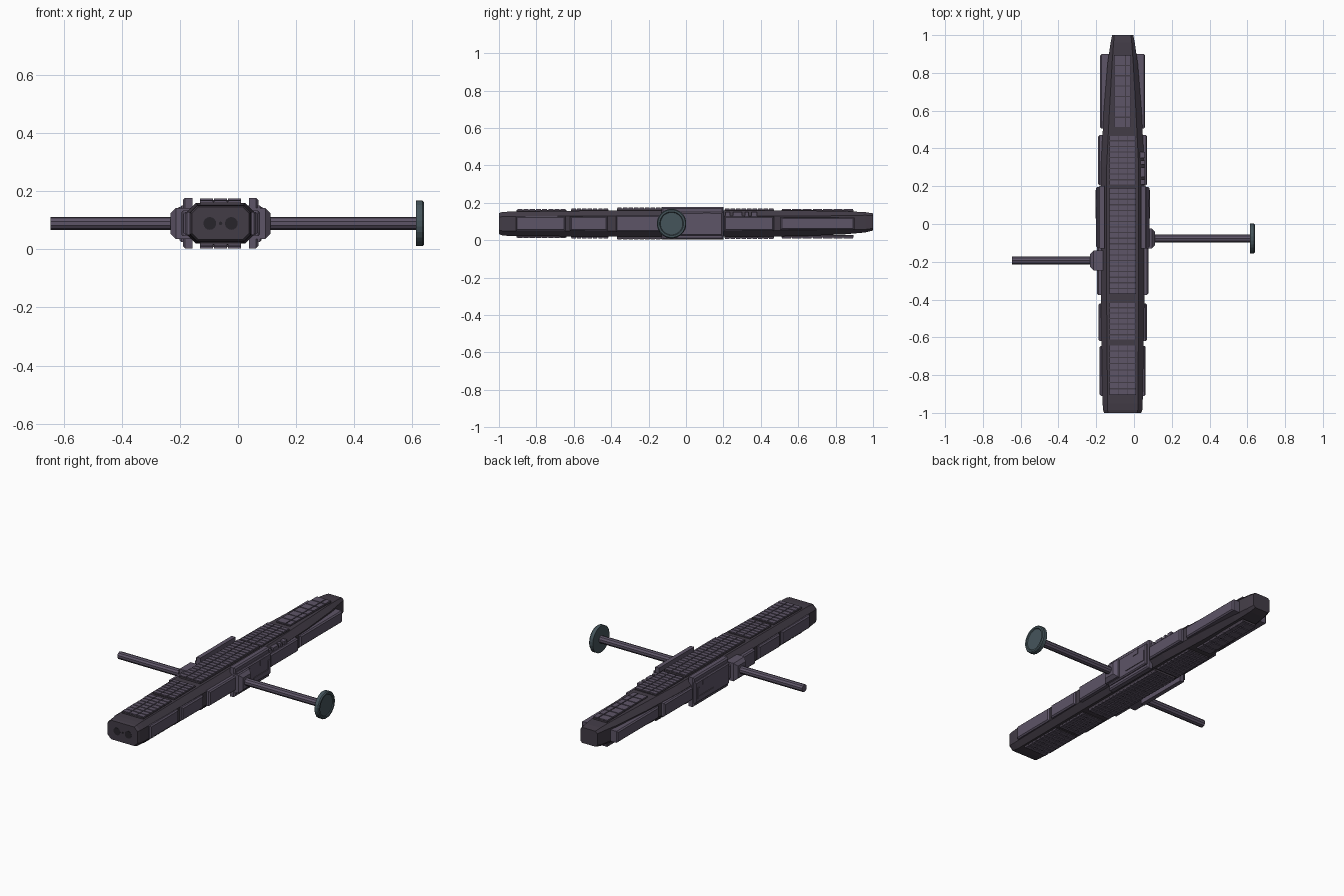
import bpy, bmesh, math

if "Cube" in bpy.data.objects:
    bpy.data.objects.remove(bpy.data.objects["Cube"])

CX, CZ = -0.06, 0.089      # hull axis


def material(name, rgb):
    m = bpy.data.materials.new(name)
    m.diffuse_color = (*rgb, 1)
    m.use_nodes = True
    m.node_tree.nodes["Principled BSDF"].inputs["Base Color"].default_value = m.diffuse_color
    return m


DARK = material("dark_hull", (0.055, 0.045, 0.062))
LIGHT = material("light_plate", (0.11, 0.09, 0.135))
BLACK = material("engine_black", (0.02, 0.018, 0.024))
DISH = material("dish_blue_grey", (0.06, 0.09, 0.105))


def finish(name, bm, mat):
    bmesh.ops.recalc_face_normals(bm, faces=bm.faces)
    me = bpy.data.meshes.new(name)
    bm.to_mesh(me)
    bm.free()
    me.materials.append(mat)
    ob = bpy.data.objects.new(name, me)
    bpy.context.collection.objects.link(ob)
    return ob


def loft(bm, rings):
    """Skin a list of closed rings and cap both ends."""
    vs = [[bm.verts.new(p) for p in r] for r in rings]
    n = len(vs[0])
    for a, b in zip(vs, vs[1:]):
        for i in range(n):
            bm.faces.new((a[i], a[(i + 1) % n], b[(i + 1) % n], b[i]))
    bm.faces.new(vs[0])
    bm.faces.new(vs[-1])


def add_box(bm, x0, x1, y0, y1, z0, z1):
    ring = lambda z: [(x0, y0, z), (x1, y0, z), (x1, y1, z), (x0, y1, z)]
    loft(bm, [ring(z0), ring(z1)])


def side_block(bm, s, d0, d1, y0, y1, z0, z1, inset=0.0):
    """Block on one side; d = distance from hull axis, outer face inset."""
    def ring(d, k):
        x = CX + s * d
        return [(x, y0 + k, z0 + k), (x, y1 - k, z0 + k),
                (x, y1 - k, z1 - k), (x, y0 + k, z1 - k)]
    if inset:
        loft(bm, [ring(d0, 0), ring(d1 - inset, 0), ring(d1, inset)])
    else:
        loft(bm, [ring(d0, 0), ring(d1, 0)])


def lathe_x(name, profile, y, z, sides, mat):
    """Revolve (x, radius) points about a line parallel to x."""
    bm = bmesh.new()
    loft(bm, [[(x, y + r * math.cos(a), z + r * math.sin(a))
               for a in [2 * math.pi * (i + .5) / sides for i in range(sides)]]
              for x, r in profile])
    return finish(name, bm, mat)


# Main hull: chamfered sections (y, half width, bottom, top, chamfer)
stations = [(-1, .098, .033, .146, .022), (-.985, .104, .027, .150, .024),
            (-.95, .106, .023, .153, .026), (-.4, .115, .020, .160, .030),
            (.3, .115, .020, .160, .030), (.6, .100, .022, .159, .030),
            (.85, .080, .032, .156, .024), (.96, .064, .042, .150, .016),
            (1, .056, .052, .144, .012)]
bm = bmesh.new()
rings = []
for y, w, lo, hi, c in stations:
    half = [(w - c, lo), (w, lo + c), (w, hi - c), (w - c, hi)]
    pts = half + [(-x, z) for x, z in reversed(half)]
    rings.append([(CX + x, y, z) for x, z in pts])
loft(bm, rings)
finish("main_hull", bm, DARK)

# Engine nozzles on the front face
bm = bmesh.new()
for dx, r in ((-.037, .022), (.037, .022), (0, .006)):
    loft(bm, [[(CX + dx + r * math.cos(i * math.pi / 8), y, CZ + r * math.sin(i * math.pi / 8))
               for i in range(16)] for y in (-.99, -1.001)])
finish("engine_nozzles", bm, BLACK)

# Deck and keel tiles: (y0, y1, left, right gaps as column edges, rows, height)
cols3 = [(-.070, -.026), (-.022, .022), (.026, .070)]
cols2 = [(-.045, .012), (.017, .045)]
groups = [("front", -.905, -.64, cols3, 8, .167), ("fore", -.615, -.415, cols3, 7, .169),
          ("middle", -.37, .19, cols3, 19, .175), ("aft", .205, .47, cols3, 9, .170),
          ("rear", .51, .895, cols2, 7, .168)]
for name, y0, y1, cols, rows, top in groups:
    base, tiles = bmesh.new(), bmesh.new()
    pitch = (y1 - y0) / rows
    for mirror in (False, True):
        flip = lambda z: 2 * CZ - z if mirror else z
        za, zb, zc = flip(.150), flip(top - .005), flip(top)
        add_box(base, CX + cols[0][0], CX + cols[-1][1], y0, y1, za, zb)
        for a, b in cols:
            for i in range(rows):
                y = y0 + i * pitch
                add_box(tiles, CX + a, CX + b, y + .003, y + pitch - .003, zb, zc)
    finish(name + "_tile_bed", base, DARK)
    finish(name + "_tiles", tiles, LIGHT)

# Side belt plates: (name, y0, y1, reach from axis, z0, z1)
belts = [("front", -.91, -.645, .122, .050, .128), ("fore", -.62, -.42, .128, .050, .128),
         ("middle", -.375, .19, .136, .045, .133), ("aft", .205, .47, .130, .050, .128),
         ("rear", .505, .90, .119, .055, .123)]
for name, y0, y1, d, z0, z1 in belts:
    bm = bmesh.new()
    for s in (-1, 1):
        side_block(bm, s, .06, d, y0, y1, z0, z1, .007)
    finish(name + "_belt_plates", bm, LIGHT)

# Tall midship plates with raised panels and ridges
bm = bmesh.new()
for s in (-1, 1):
    side_block(bm, s, .097, .130, -.13, .20, .003, .177, .008)
    side_block(bm, s, .125, .141, -.125, .195, .025, .150, .006)
finish("midship_plates", bm, LIGHT)
bm = bmesh.new()
for s in (-1, 1):
    side_block(bm, s, .13, .145, .03, .18, .050, .062)
    side_block(bm, s, .13, .145, .165, .18, .062, .115)
    side_block(bm, s, .13, .144, .09, .13, .115, .145)
finish("midship_ridges", bm, LIGHT)

# Small lockers along the right upper edge
bm = bmesh.new()
for y0, y1 in ((.21, .235), (.25, .30), (.315, .335), (.35, .38)):
    side_block(bm, 1, .09, .118, y0, y1, .122, .150)
finish("edge_lockers", bm, LIGHT)

# Arm hubs: right one forward of midship, left one further forward
for name, s, y in (("right_hub", 1, -.077), ("left_hub", -1, -.193)):
    bm = bmesh.new()
    side_block(bm, s, .10, .172, y - .053, y + .053, .035, .142, .018)
    finish(name, bm, LIGHT)

# Cross arms and the dish
lathe_x("right_arm", [(.08, .022), (.62, .022)], -.077, CZ, 10, LIGHT)
lathe_x("left_arm", [(-.645, .022), (-.2, .022)], -.193, CZ, 10, LIGHT)
lathe_x("dish", [(.613, .070), (.613, .079), (.634, .079), (.64, .074), (.64, .064),
                 (.635, .060)], -.077, CZ, 24, DISH)
